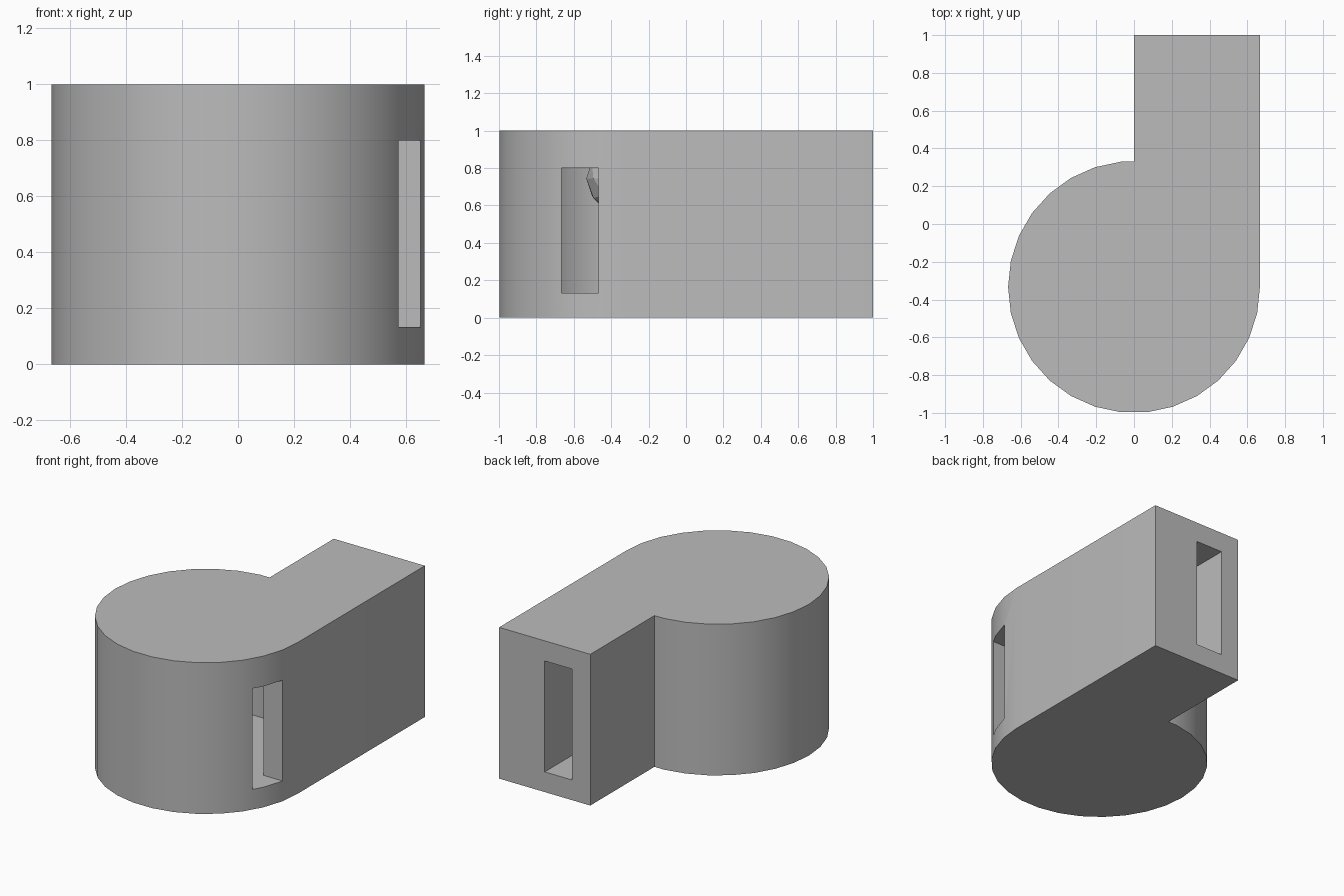
import bpy
import bmesh
from math import cos, sin, radians

if "Cube" in bpy.data.objects:
    bpy.data.objects.remove(bpy.data.objects["Cube"])

R = 2 / 3            # outer radius of the round body
WALL = R / 5         # wall thickness
CY = -1 / 3          # centre of the round body along y
STEP = 12            # degrees per side of the round body

grey = bpy.data.materials.new("plain grey")
grey.use_nodes = True
colour = (0.5, 0.5, 0.5, 1)
grey.diffuse_color = colour
grey.node_tree.nodes["Principled BSDF"].inputs["Base Color"].default_value = colour


def arc(radius, start, stop):
    return [(radius * cos(radians(a)), CY + radius * sin(radians(a)))
            for a in range(start, stop, STEP)]


def prism(name, outline, z0, z1):
    """Extrude a counter-clockwise outline from z0 to z1."""
    bm = bmesh.new()
    face = bm.faces.new([bm.verts.new((x, y, z0)) for x, y in outline])
    top = bmesh.ops.extrude_face_region(bm, geom=[face])["geom"]
    for v in top:
        if isinstance(v, bmesh.types.BMVert):
            v.co.z = z1
    bmesh.ops.recalc_face_normals(bm, faces=bm.faces)
    mesh = bpy.data.meshes.new(name)
    bm.to_mesh(mesh)
    bm.free()
    mesh.materials.append(grey)
    obj = bpy.data.objects.new(name, mesh)
    bpy.context.collection.objects.link(obj)
    return obj


def box(name, x0, x1, y0, y1, z0, z1):
    return prism(name, [(x0, y0), (x1, y0), (x1, y1), (x0, y1)], z0, z1)


# Round body running into the straight mouthpiece
shoulder = CY + R * cos(radians(STEP / 2))
body = prism("whistle_body",
             arc(R, 96, 361) + [(R, 1), (0, 1), (0, shoulder)], 0, 1)

# Hollow chamber, air channel and sound slot
cutters = [
    prism("chamber_cutter", arc(R - WALL, 0, 360), WALL, 1 - WALL),
    box("channel_cutter", WALL, R / 2, -0.1, 1.1, WALL, 1 - WALL),
    box("slot_cutter", 0.4, 0.9, -R, -R + 0.2, WALL, 0.8),
]
for cutter in cutters:
    mod = body.modifiers.new(cutter.name, "BOOLEAN")
    mod.operation = "DIFFERENCE"
    mod.solver = "EXACT"
    mod.object = cutter
    bpy.context.view_layer.objects.active = body
    bpy.ops.object.modifier_apply(modifier=mod.name)
    bpy.data.objects.remove(cutter)

# Smooth round walls with sharp corners
bpy.ops.object.select_all(action="DESELECT")
body.select_set(True)
bpy.context.view_layer.objects.active = body
bpy.ops.object.shade_smooth_by_angle(angle=radians(30))

# Faceted ball inside the chamber
bpy.ops.mesh.primitive_ico_sphere_add(subdivisions=2, radius=0.2,
                                      location=(0, CY, 0.745))
ball = bpy.context.object
ball.name = "whistle_ball"
ball.data.materials.append(grey)
